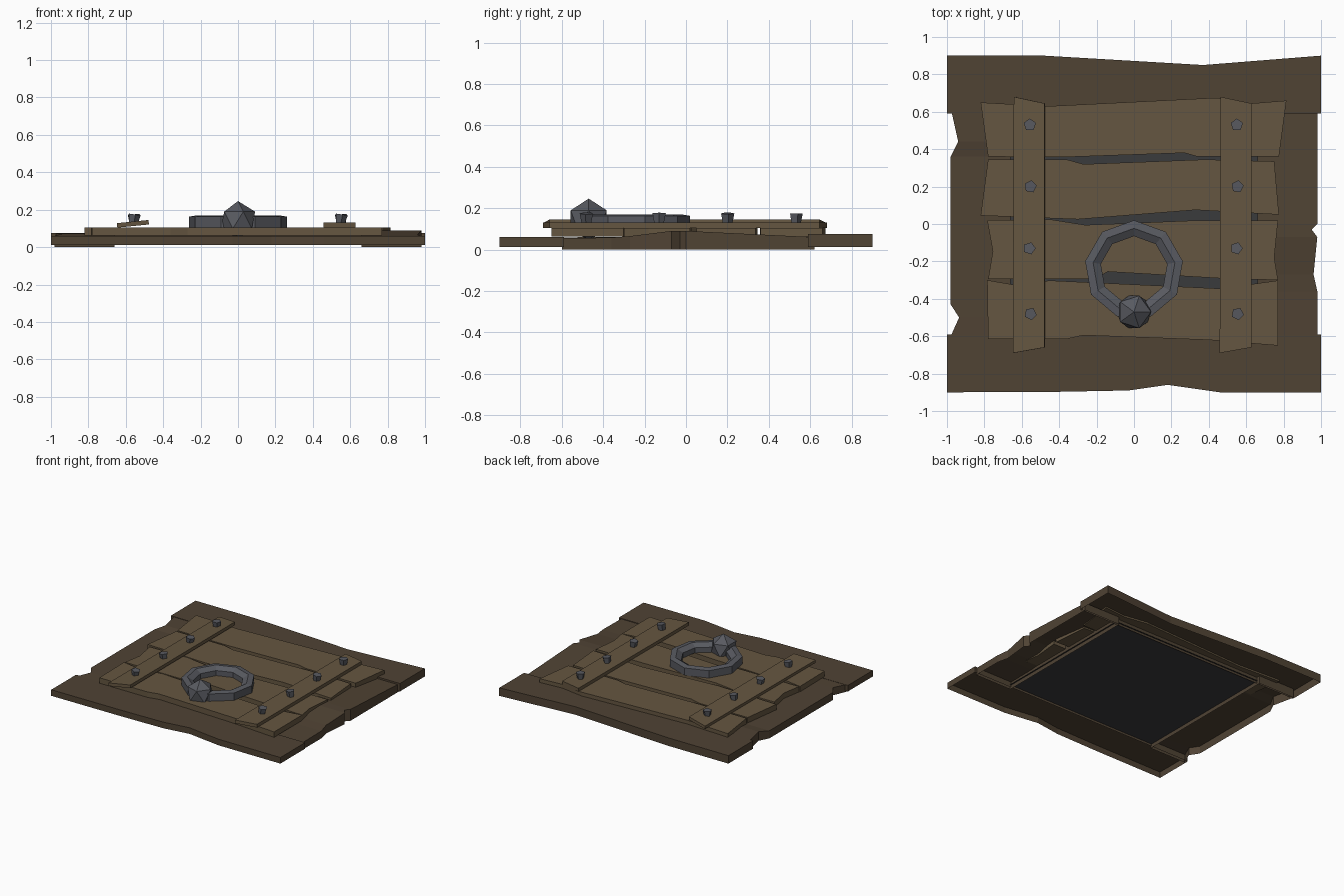
import bpy, bmesh, math
from mathutils import Matrix, Vector

if "Cube" in bpy.data.objects:
    bpy.data.objects.remove(bpy.data.objects["Cube"])


def material(name, color):
    m = bpy.data.materials.new(name)
    m.diffuse_color = (*color, 1)
    m.use_nodes = True
    m.node_tree.nodes["Principled BSDF"].inputs["Base Color"].default_value = m.diffuse_color
    return m


FRAME = material("dark_wood", (0.080, 0.056, 0.034))
WOOD = material("plank_wood", (0.130, 0.093, 0.052))
METAL = material("iron", (0.098, 0.102, 0.118))
DARK = material("shadow", (0.042, 0.043, 0.046))


def finish(name, bm, mat):
    bmesh.ops.recalc_face_normals(bm, faces=bm.faces[:])
    me = bpy.data.meshes.new(name)
    bm.to_mesh(me)
    bm.free()
    ob = bpy.data.objects.new(name, me)
    bpy.context.collection.objects.link(ob)
    me.materials.append(mat)
    return ob


def slab(name, outline, z0, z1, mat, bottom=True):
    """Extruded outline, optionally open underneath."""
    bm = bmesh.new()
    lo = [bm.verts.new((x, y, z0)) for x, y in outline]
    hi = [bm.verts.new((x, y, z1)) for x, y in outline]
    n = len(outline)
    bm.faces.new(hi)
    if bottom:
        bm.faces.new(lo[::-1])
    for i in range(n):
        j = (i + 1) % n
        bm.faces.new((lo[i], lo[j], hi[j], hi[i]))
    return finish(name, bm, mat)


def side_board(name, inner_x, rows):
    """Hollow side board; each row is (y, outer x, top z)."""
    bm = bmesh.new()
    rings = [[bm.verts.new(p) for p in ((x, y, 0), (x, y, z),
             (inner_x, y, z), (inner_x, y, 0))] for y, x, z in rows]
    for a, b in zip(rings, rings[1:]):
        for i in range(3):
            bm.faces.new((a[i], a[i + 1], b[i + 1], b[i]))
    bm.faces.new(rings[0])
    bm.faces.new(rings[-1])
    return finish(name, bm, FRAME)


# Outer frame, open underneath
slab("frame_back", [(-1, .59), (1, .59), (1, .9), (.37, .85), (-.48, .9), (-1, .9)],
     .012, .075, FRAME, False)
slab("frame_front", [(-1, -.9), (-.4, -.897), (-.03, -.89), (.18, -.86), (.46, -.9),
                     (1, -.9), (1, -.59), (-1, -.59)], .012, .06, FRAME, False)
side_board("frame_left", -.66, [
    (-.6, -.98, .058), (-.5, -.935, .06), (-.43, -.98, .06), (.36, -.98, .06),
    (.44, -.94, .072), (.62, -.98, .072)])
side_board("frame_right", .66, [
    (-.6, .98, .055), (-.36, .98, .058), (-.27, .96, .065), (-.07, .98, .09),
    (-.03, .95, .09), (0, .98, .09), (.62, .98, .06)])

# Dark panel behind the planks
bm = bmesh.new()
bm.faces.new([bm.verts.new((x, y, .03)) for x, y in
              ((-.67, -.6), (.67, -.6), (.67, .6), (-.67, .6))])
finish("back_panel", bm, DARK)

# Four worn planks
planks = {
    "plank_1": [(-.82, .65), (-.46, .63), (.44, .675), (.63, .645), (.815, .66),
                (.775, .36), (.34, .36), (.27, .38), (-.36, .358), (-.78, .36)],
    "plank_2": [(-.78, .345), (-.36, .345), (-.27, .32), (.38, .345), (.75, .335),
                (.775, .05), (.33, .075), (-.3, .025), (-.82, .045)],
    "plank_3": [(-.785, .02), (-.45, .025), (-.26, -.005), (.35, .02), (.77, .02),
                (.75, -.18), (.77, -.3), (.45, -.29), (-.14, -.255), (-.21, -.295),
                (-.78, -.295), (-.755, -.145)],
    "plank_4": [(-.785, -.3), (-.64, -.325), (-.45, -.302), (.46, -.345), (.77, -.302),
                (.77, -.65), (.4, -.62), (-.27, -.595), (-.36, -.615), (-.78, -.615)],
}
for name, outline in planks.items():
    slab(name, outline, .062, .105, WOOD)

# Two cross straps, the left one tipped up at its inner edge
strap = [(-.085, .68), (.08, .645), (.08, -.66), (-.09, -.69)]
left = slab("strap_left", strap, -.012, .012, WOOD)
left.matrix_world = Matrix.Translation((-.557, 0, .125)) @ Matrix.Rotation(-.1, 4, 'Y')
right = slab("strap_right", strap, -.013, .013, WOOD)
right.matrix_world = Matrix.Translation((.548, 0, .118))

# Five-sided rivets, slightly tilted
for side, x, z in (("left", -.557, .15), ("right", .55, .15)):
    for i, y in enumerate((.53, .2, -.13, -.48)):
        bm = bmesh.new()
        tilt = Matrix.Rotation((.0, .12, -.1, .15)[i], 4, 'Y') @ Matrix.Rotation(i * 1.1, 4, 'Z')
        bmesh.ops.create_cone(bm, cap_ends=True, segments=5, radius1=.024, radius2=.034,
                              depth=.05, matrix=Matrix.Translation((x, y, z)) @ tilt)
        finish(f"rivet_{side}_{i + 1}", bm, METAL)

# Nine-sided pull ring
bm = bmesh.new()
section = [(.265, .105), (.265, .163), (.222, .17), (.18, .145), (.18, .105)]
rings = []
for k in range(9):
    a = math.pi / 2 + k * math.tau / 9
    rings.append([bm.verts.new((r * math.cos(a), -.245 + r * math.sin(a), z))
                  for r, z in section])
for k in range(9):
    a, b = rings[k], rings[(k + 1) % 9]
    for i in range(5):
        j = (i + 1) % 5
        bm.faces.new((a[i], a[j], b[j], b[i]))
finish("pull_ring", bm, METAL)

# Faceted knob holding the ring
bm = bmesh.new()
bmesh.ops.create_icosphere(bm, subdivisions=1, radius=.102,
                           matrix=Matrix.Translation((0, -.47, .144)))
finish("ring_knob", bm, METAL)
